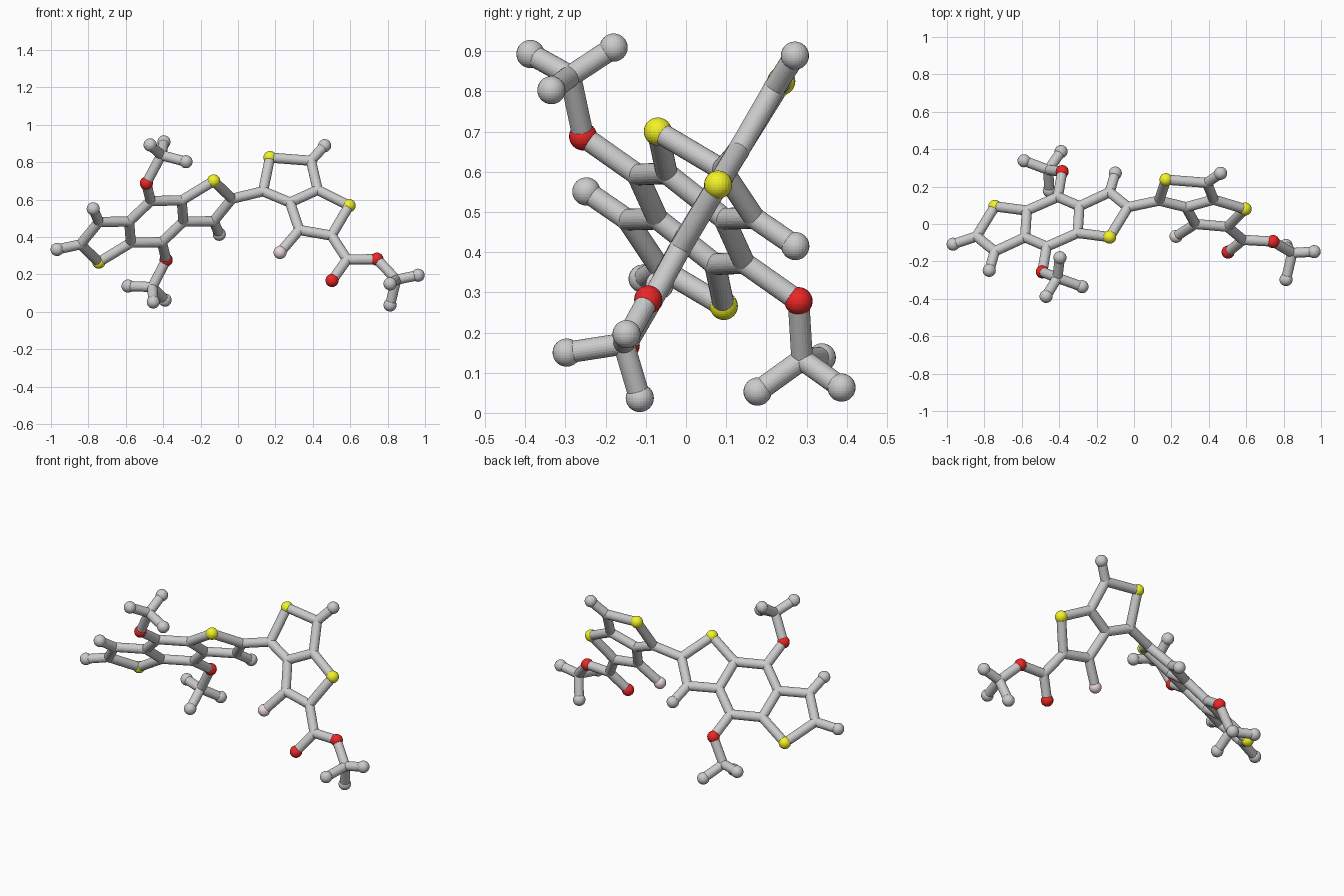
import bpy, bmesh
from mathutils import Vector, Matrix

if "Cube" in bpy.data.objects:
    bpy.data.objects.remove(bpy.data.objects["Cube"])

BOND_R, JOINT_R, BALL_R = 0.027, 0.028, 0.035


def material(name, rgb):
    m = bpy.data.materials.new(name)
    m.diffuse_color = (*rgb, 1)
    m.use_nodes = True
    m.node_tree.nodes["Principled BSDF"].inputs["Base Color"].default_value = m.diffuse_color
    return m


def finish(bm, name, mat=None):
    me = bpy.data.meshes.new(name)
    bm.to_mesh(me)
    bm.free()
    ob = bpy.data.objects.new(name, me)
    bpy.context.collection.objects.link(ob)
    if mat:
        me.materials.append(mat)
    return ob


def balls(name, points, r, mat=None):
    bm = bmesh.new()
    for p in points:
        bmesh.ops.create_uvsphere(bm, u_segments=24, v_segments=16, radius=r,
                                  matrix=Matrix.Translation(p))
    return finish(bm, name, mat)


def sticks(name, pairs):
    bm = bmesh.new()
    for a, b in pairs:
        d = b - a
        rot = d.to_track_quat('Z', 'Y').to_matrix().to_4x4()
        bmesh.ops.create_cone(bm, cap_ends=True, segments=24, radius1=BOND_R,
                              radius2=BOND_R, depth=d.length,
                              matrix=Matrix.Translation((a + b) / 2) @ rot)
    return finish(bm, name)


P = {}
# Three-ring core: half of it, relative to its centre of symmetry
CENTRE = Vector((-0.437, 0.012, 0.483))
half = {
    'S1': (.307, -.082, .217), 'Ca': (.405, .078, .122), 'Cb': (.307, .158, .002),
    'Cc': (.145, .083, 0), 'Cd': (.136, -.06, .113), 'Ce': (-.03, -.133, .11),
    'O1': (-.053, -.268, .205), 'Hb': (.337, .26, -.068),
}
for k, v in half.items():
    P[k] = CENTRE + Vector(v)
    P[k + 'm'] = CENTRE - Vector(v)

# Side groups, tail group and two-ring wing
rest = {
    'M1': (-.41, -.288, .838), 'M1a': (-.47, -.387, .893), 'M1b': (-.396, -.18, .909), 'M1c': (-.278, -.335, .803),
    'M2': (-.458, .289, .133), 'M2a': (-.39, .387, .063), 'M2b': (-.453, .178, .053), 'M2c': (-.588, .338, .138),
    'Ham': (-.967, -.108, .334),
    'W1': (.134, .125, .645), 'S2': (.171, .237, .825), 'W2': (.39, .22, .808), 'HW': (.463, .271, .889),
    'W3': (.426, .13, .652), 'W4': (.278, .09, .585), 'S3': (.594, .08, .568), 'W5': (.5, -.015, .408),
    'W6': (.328, 0, .438), 'F': (.225, -.066, .318), 'K': (.583, -.085, .28), 'O2': (.503, -.15, .168),
    'O3': (.743, -.094, .282), 'T': (.846, -.155, .172), 'Ta': (.813, -.297, .15),
    'Tb': (.813, -.115, .037), 'Tc': (.963, -.148, .196),
}
P.update({k: Vector(v) for k, v in rest.items()})


def bonds(text):
    return [tuple(P[k] for k in pair.split('-')) for pair in text.split()]


# Core bonds, repeated for the mirrored half
core = "S1-Ca Ca-Cb Cb-Cc Cc-Cd Cd-S1 Cd-Ce Ce-O1 Cb-Hb"
core_m = ' '.join('-'.join(k + 'm' for k in b.split('-')) for b in core.split())
sticks("core_bonds", bonds(core + ' ' + core_m + " Ce-Ccm Cem-Cc Cam-Ham"))
sticks("side_group_bonds", bonds("O1-M1 M1-M1a M1-M1b M1-M1c O1m-M2 M2-M2a M2-M2b M2-M2c"))
sticks("wing_bonds", bonds("Ca-W1 W1-S2 S2-W2 W2-HW W2-W3 W3-W4 W4-W1 W3-S3 S3-W5 W5-W6 W6-W4 W6-F"))
sticks("tail_bonds", bonds("W5-K K-O2 K-O3 O3-T T-Ta T-Tb T-Tc"))

# Atoms
ends = "Hb Hbm Ham M1a M1b M1c M2a M2b M2c HW Ta Tb Tc".split()
sulfur, oxygen = "S1 S1m S2 S3".split(), "O1 O1m O2 O3".split()
joints = [k for k in P if k not in ends + sulfur + oxygen + ['F']]
balls("joint_atoms", [P[k] for k in joints], JOINT_R)
balls("end_atoms", [P[k] for k in ends], BALL_R)
balls("yellow_atoms", [P[k] for k in sulfur], BALL_R, material("yellow", (.9, .9, .02)))
balls("red_atoms", [P[k] for k in oxygen], BALL_R, material("red", (.85, .02, .02)))
balls("pink_atom", [P['F']], BALL_R, material("pink", (.85, .7, .73)))
